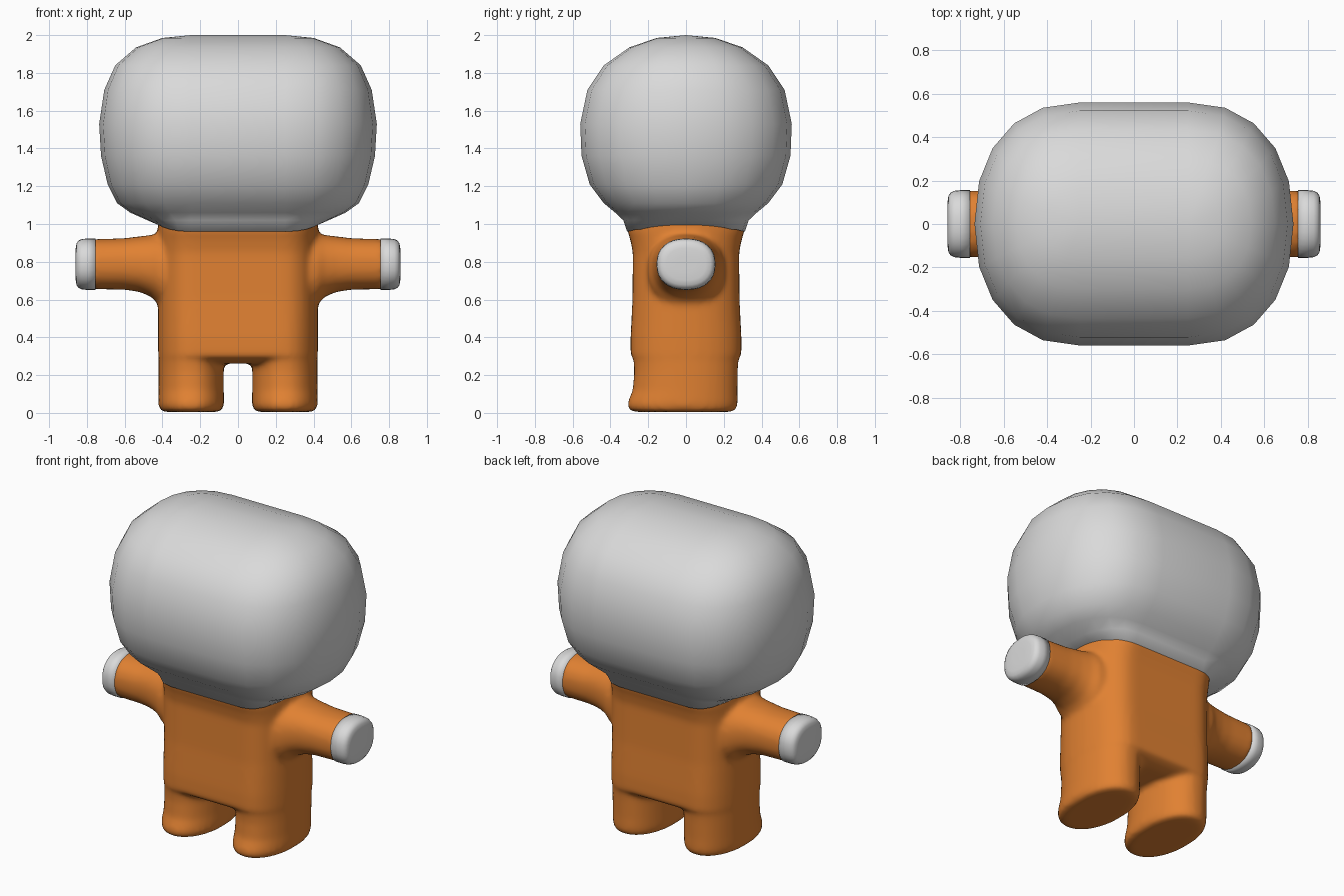
import bpy, bmesh, math

if "Cube" in bpy.data.objects:
    bpy.data.objects.remove(bpy.data.objects["Cube"])


def material(name, rgb):
    m = bpy.data.materials.new(name)
    m.diffuse_color = (*rgb, 1)
    m.use_nodes = True
    m.node_tree.nodes["Principled BSDF"].inputs["Base Color"].default_value = m.diffuse_color
    return m


WHITE = material("soft white", (0.70, 0.70, 0.70))
ORANGE = material("suit orange", (0.75, 0.22, 0.032))


def oval(a, b, flat=0.0, power=2.0, quarter=5):
    """Outline with half sizes a, b and a straight middle of half length flat."""
    pts = []
    for q in range(4):
        for i in range(quarter + 1):
            t = math.pi / 2 * (q + i / quarter)
            c, s = math.cos(t), math.sin(t)
            side = 1 if q in (0, 3) else -1
            u = abs(c) ** (2 / power) * (a - flat) + flat
            v = math.copysign(abs(s) ** (2 / power), s) * b
            pts.append((side * u, v))
    return pts


def loft(bm, rings):
    """Skin a stack of equal-length rings and cap both ends."""
    rows = [[bm.verts.new(p) for p in ring] for ring in rings]
    n = len(rows[0])
    for r0, r1 in zip(rows, rows[1:]):
        for i in range(n):
            j = (i + 1) % n
            bm.faces.new((r0[i], r0[j], r1[j], r1[i]))
    bm.faces.new(rows[0][::-1])
    bm.faces.new(rows[-1])


def finish(name, bm, mat):
    bmesh.ops.remove_doubles(bm, verts=bm.verts, dist=0.0005)
    bmesh.ops.dissolve_degenerate(bm, edges=bm.edges, dist=0.0005)
    bmesh.ops.recalc_face_normals(bm, faces=bm.faces)
    me = bpy.data.meshes.new(name)
    bm.to_mesh(me)
    bm.free()
    me.materials.append(mat)
    for p in me.polygons:
        p.use_smooth = True
    ob = bpy.data.objects.new(name, me)
    bpy.context.collection.objects.link(ob)
    return ob


# Head: wide rounded block narrowing to a neck (z, half width, half depth)
head_rows = [(1.02, 0.48, 0.332), (1.06, 0.57, 0.375), (1.11, 0.64, 0.435),
             (1.21, 0.69, 0.51), (1.36, 0.725, 0.553), (1.53, 0.735, 0.56),
             (1.71, 0.708, 0.522), (1.84, 0.65, 0.435), (1.935, 0.54, 0.30),
             (1.985, 0.40, 0.155), (2.0, 0.25, 0.0)]
bm = bmesh.new()
# Neck edge dips at the front and back and rises over the shoulders
neck = [(x, y, 1.0 - 0.04 * (y / 0.31) ** 2) for x, y in oval(0.43, 0.312, 0.25, 2.25)]
rings = [neck] + [[(x, y, z) for x, y in oval(a, b, 0.25, 2.25)] for z, a, b in head_rows]
loft(bm, rings)
finish("head", bm, WHITE)

# Suit: torso, legs and sleeves blended into one surface
bm = bmesh.new()
torso_rows = [(0.262, 0.36, 0.20), (0.275, 0.40, 0.25), (0.30, 0.423, 0.293),
              (0.40, 0.424, 0.293), (0.60, 0.424, 0.283), (0.85, 0.425, 0.281),
              (0.92, 0.425, 0.295), (0.96, 0.425, 0.309), (1.10, 0.42, 0.309)]
loft(bm, [[(x, y, z) for x, y in oval(a, b, 0.23, 2.2, 8)] for z, a, b in torso_rows])

# Legs (z, half width, front y, back y) with toes pushed slightly forward
leg_rows = [(0.005, 0.145, -0.27, 0.24), (0.015, 0.165, -0.30, 0.265),
            (0.04, 0.174, -0.313, 0.274), (0.07, 0.174, -0.304, 0.274),
            (0.12, 0.173, -0.283, 0.273), (0.22, 0.173, -0.275, 0.275),
            (0.32, 0.173, -0.28, 0.28), (0.40, 0.12, -0.20, 0.20)]
# Sleeves (x, bottom z, top z, half depth) flaring into the shoulder
sleeve_rows = [(0.28, 0.52, 0.955, 0.22), (0.42, 0.575, 0.95, 0.20),
               (0.46, 0.615, 0.942, 0.18), (0.52, 0.64, 0.935, 0.166),
               (0.60, 0.652, 0.925, 0.157), (0.72, 0.654, 0.921, 0.154),
               (0.768, 0.654, 0.921, 0.154)]
for s in (-1, 1):
    loft(bm, [[(s * 0.248 + x, y + (f + b) / 2, z)
               for x, y in oval(a, (b - f) / 2, 0, 2.15, 8)] for z, a, f, b in leg_rows])
    loft(bm, [[(s * x, y, z + (lo + hi) / 2)
               for y, z in oval(d, (hi - lo) / 2, 0, 2.3, 8)] for x, lo, hi, d in sleeve_rows])
suit = finish("suit", bm, ORANGE)
remesh = suit.modifiers.new("blend", "REMESH")
remesh.mode = "VOXEL"
remesh.voxel_size = 0.015
remesh.use_smooth_shade = True
soften = suit.modifiers.new("soften", "SMOOTH")
soften.factor = 0.5
soften.iterations = 10

# Hands: short rounded caps on the sleeves (x, half depth, half height)
hand_rows = [(0.755, 0.156, 0.136), (0.80, 0.156, 0.136), (0.828, 0.153, 0.133),
             (0.845, 0.145, 0.125), (0.855, 0.130, 0.110), (0.859, 0.105, 0.085),
             (0.860, 0.05, 0.04)]
for s, side in ((-1, "left"), (1, "right")):
    bm = bmesh.new()
    loft(bm, [[(s * x, y, z + 0.787) for y, z in oval(a, b, 0, 2.3, 8)] for x, a, b in hand_rows])
    finish(side + "_hand", bm, WHITE)
